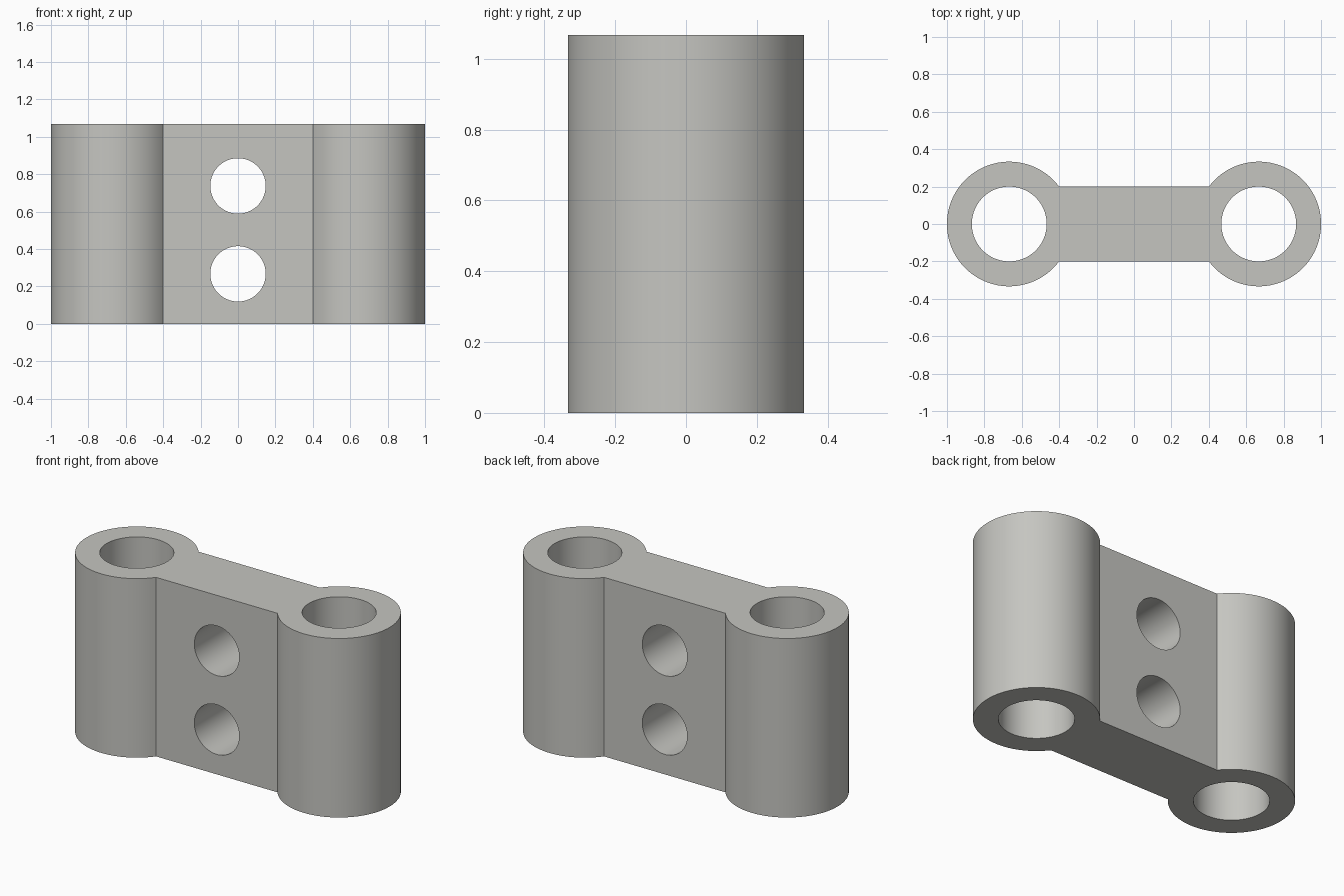
import bpy, bmesh, math

if "Cube" in bpy.data.objects:
    bpy.data.objects.remove(bpy.data.objects["Cube"])

HEIGHT = 1.067
BOSS_X, BOSS_R, BORE_R = 0.667, 0.3333, 0.2
WEB_HALF = 0.2
BOLT_R, BOLT_Z = 0.148, (0.267, 0.737)

grey = bpy.data.materials.new("warm grey")
grey.diffuse_color = (0.56, 0.56, 0.53, 1)
grey.use_nodes = True
grey.node_tree.nodes["Principled BSDF"].inputs["Base Color"].default_value = grey.diffuse_color


def cutter(name, radius, depth, location, rotation=(0, 0, 0)):
    bpy.ops.mesh.primitive_cylinder_add(vertices=96, radius=radius, depth=depth,
                                        location=location, rotation=rotation)
    ob = bpy.context.object
    ob.name = name
    ob.data.materials.append(grey)
    ob.hide_render = True
    return ob


# Dumbbell outline: two boss arcs, joined by the straight sides of the web
a0 = math.asin(WEB_HALF / BOSS_R)
STEPS = 72
outline = []
for side in (1, -1):
    for i in range(STEPS + 1):
        a = -math.pi + a0 + (2 * math.pi - 2 * a0) * i / STEPS
        outline.append((side * (BOSS_X + BOSS_R * math.cos(a)),
                        side * BOSS_R * math.sin(a), 0))

# Extruded link body
bm = bmesh.new()
base = bm.faces.new([bm.verts.new(p) for p in outline])
top = bmesh.ops.extrude_face_region(bm, geom=[base], use_keep_orig=True)
bmesh.ops.translate(bm, vec=(0, 0, HEIGHT),
                    verts=[g for g in top["geom"] if isinstance(g, bmesh.types.BMVert)])
bmesh.ops.recalc_face_normals(bm, faces=bm.faces)
mesh = bpy.data.meshes.new("link_body")
bm.to_mesh(mesh)
bm.free()
body = bpy.data.objects.new("link_body", mesh)
bpy.context.collection.objects.link(body)
mesh.materials.append(grey)

# Vertical bores and cross holes
cutters = [cutter("bore_cutter", BORE_R, HEIGHT * 2, (s * BOSS_X, 0, HEIGHT / 2))
           for s in (-1, 1)]
cutters += [cutter("bolt_hole_cutter", BOLT_R, 1, (0, 0, z), (math.pi / 2, 0, 0))
            for z in BOLT_Z]

bpy.ops.object.select_all(action='DESELECT')
body.select_set(True)
bpy.context.view_layer.objects.active = body
for c in cutters:
    mod = body.modifiers.new("hole", 'BOOLEAN')
    mod.operation = 'DIFFERENCE'
    mod.solver = 'EXACT'
    mod.object = c
    bpy.ops.object.modifier_apply(modifier=mod.name)
    bpy.data.objects.remove(c)

# Smooth the round walls, keep rims and web corners sharp
bpy.ops.object.shade_smooth_by_angle(angle=math.radians(30))
